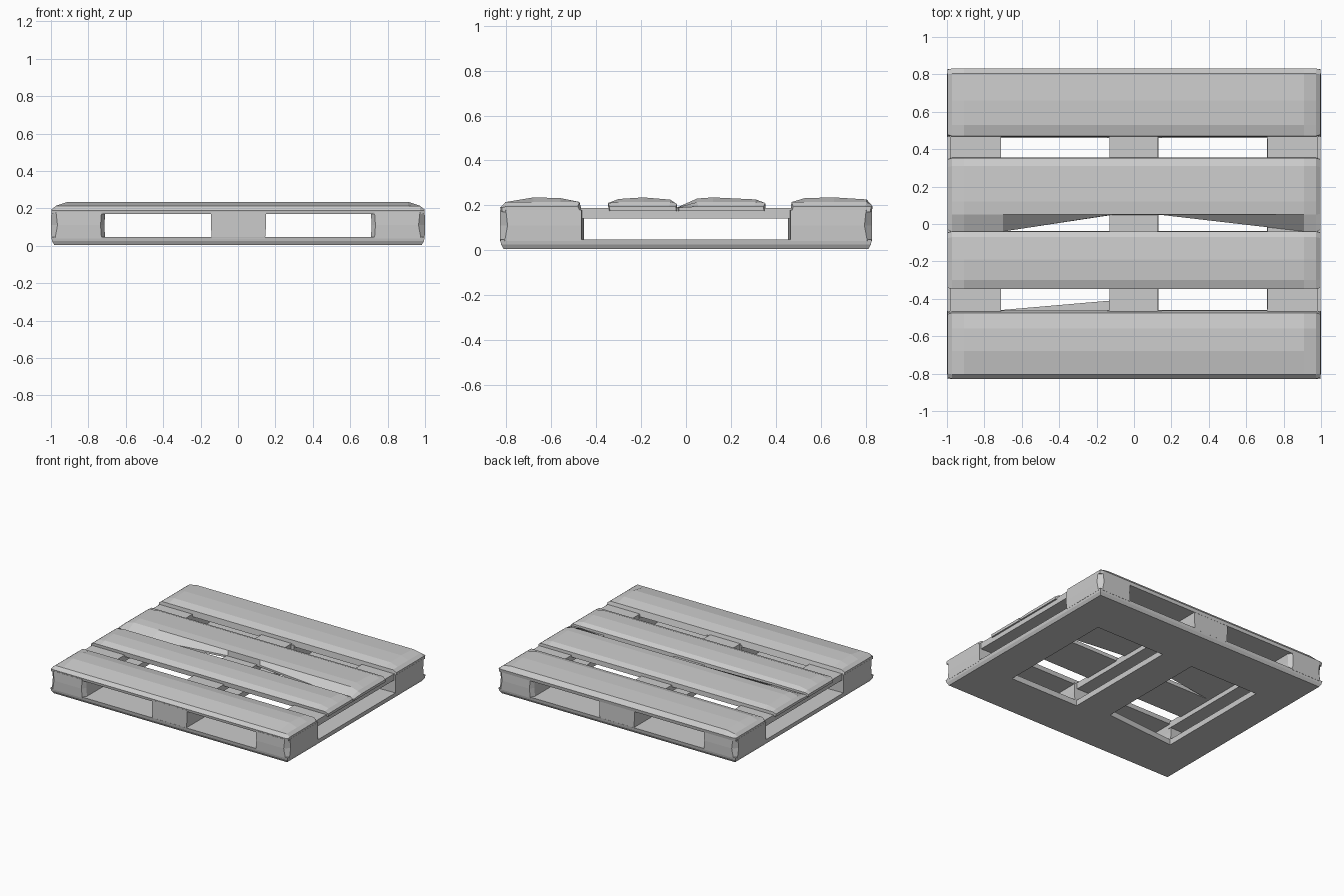
import bpy, bmesh

if "Cube" in bpy.data.objects:
    bpy.data.objects.remove(bpy.data.objects["Cube"])

wood = bpy.data.materials.new("grey wood")
wood.diffuse_color = (0.6, 0.6, 0.6, 1)
wood.use_nodes = True
wood.node_tree.nodes["Principled BSDF"].inputs["Base Color"].default_value = wood.diffuse_color


def finish(name, bm):
    bmesh.ops.recalc_face_normals(bm, faces=bm.faces)
    me = bpy.data.meshes.new(name)
    bm.to_mesh(me)
    bm.free()
    me.materials.append(wood)
    ob = bpy.data.objects.new(name, me)
    bpy.context.collection.objects.link(ob)
    return ob


def loft(name, rings):
    """Skin a row of equal-length rings and cap both ends."""
    bm = bmesh.new()
    loops = [[bm.verts.new(p) for p in r] for r in rings]
    n = len(loops[0])
    for a, b in zip(loops, loops[1:]):
        for i in range(n):
            j = (i + 1) % n
            bm.faces.new((a[i], a[j], b[j], b[i]))
    bm.faces.new(loops[0])
    bm.faces.new(loops[-1])
    return finish(name, bm)


def rect(x0, x1, y0, y1, z):
    return [(x0, y0, z), (x1, y0, z), (x1, y1, z), (x0, y1, z)]


# Deck slats: (y, z) profiles, with worn ends that drop and taper
def slat(name, profile, low=None):
    ends = [(-0.997, 0.195), (-0.972, 0.214), (-0.91, 1)]
    stations = ends + [(-0.7, 1), (-0.12, 1), (0.15, 1)] + [(-x, z) for x, z in reversed(ends)]
    mid = sum(y for y, z in profile) / len(profile)
    rings = []
    for x, top in stations:
        taper = 0.96 if abs(x) > 0.99 else 1
        ring = []
        for i, (y, z) in enumerate(profile):
            if low is not None and i < 2 and x in (-0.12, 0.15):
                y = low
            ring.append((x, mid + (y - mid) * taper, min(z, top)))
        rings.append(ring)
    loft(name, rings)


slat("front_slat", [(-.825, .17), (-.828, .19), (-.805, .214), (-.68, .235),
                    (-.56, .232), (-.475, .215), (-.462, .17)])
slat("front_middle_slat", [(-.345, .175), (-.348, .21), (-.30, .228), (-.19, .235),
                           (-.07, .225), (-.04, .205), (-.038, .175)])
slat("back_middle_slat", [(-.04, .175), (-.04, .19), (.05, .23), (.12, .235),
                          (.31, .226), (.353, .21), (.355, .175)], low=.048)
slat("back_slat", [(.465, .17), (.47, .214), (.53, .232), (.66, .235),
                   (.805, .226), (.832, .195), (.828, .17)])

# Base frame: a grid of cells with two openings, thickened upward
xs = [-1, -.71, -.13, .13, .71, 1]
ys = [-.83, -.46, .46, .83]
bm = bmesh.new()


def layer(z, inset):
    grid = {}
    for i, x in enumerate(xs):
        for j, y in enumerate(ys):
            if i in (0, 5):
                x = (1 - inset) * (1 if x > 0 else -1)
            if j in (0, 3):
                y = (.83 - inset) * (1 if y > 0 else -1)
            # worn inner corner on the front board
            dy = .05 if (i, j) == (2, 1) else 0
            grid[i, j] = bm.verts.new((x, y + dy, z))
    return grid


bottom, rim, top = layer(.004, .018), layer(.025, .006), layer(.047, .002)
cells = [(i, j) for i in range(5) for j in range(3) if (i, j) not in ((1, 1), (3, 1))]
for i, j in cells:
    c = [(i, j), (i + 1, j), (i + 1, j + 1), (i, j + 1)]
    for g in (bottom, top):
        bm.faces.new([g[k] for k in c])
    for k, (di, dj) in enumerate([(0, -1), (1, 0), (0, 1), (-1, 0)]):
        if (i + di, j + dj) not in cells:
            a, b = c[k], c[(k + 1) % 4]
            for lo, hi in ((bottom, rim), (rim, top)):
                bm.faces.new((lo[a], lo[b], hi[b], hi[a]))
finish("base_frame", bm)

# Blocks: corner blocks with worn outer corners, and plain centre blocks
for sy, row in ((-1, "front"), (1, "back")):
    for sx, side in ((-1, "left"), (1, "right")):
        rings = []
        for z, o, c, w in ((.04, .002, .02, .71), (.11, .0, .035, .715), (.18, .002, .025, .71)):
            X, Y = 1 - o, .83 - o
            rings.append([(sx * a, sy * b, z) for a, b in
                          ((w, .455), (X, .465), (X, Y - c), (X - c, Y), (w + .02, Y), (w, Y - .03))])
        loft(f"{row}_{side}_block", rings)
    y0, y1 = sorted((sy * .46, sy * .827))
    loft(f"{row}_centre_block", [rect(-.14, .145, y0, y1, .04),
                                 rect(-.145, .15, y0, y1, .11),
                                 rect(-.145, .15, y0, y1, .18)])

# Stringers carrying the slats from front to back
for name, x0, x1 in (("left_stringer", -.985, -.71), ("centre_stringer", -.13, .125),
                     ("right_stringer", .715, .985)):
    loft(name, [rect(x0, x1, -.48, .48, .14), rect(x0, x1, -.48, .48, .188)])
